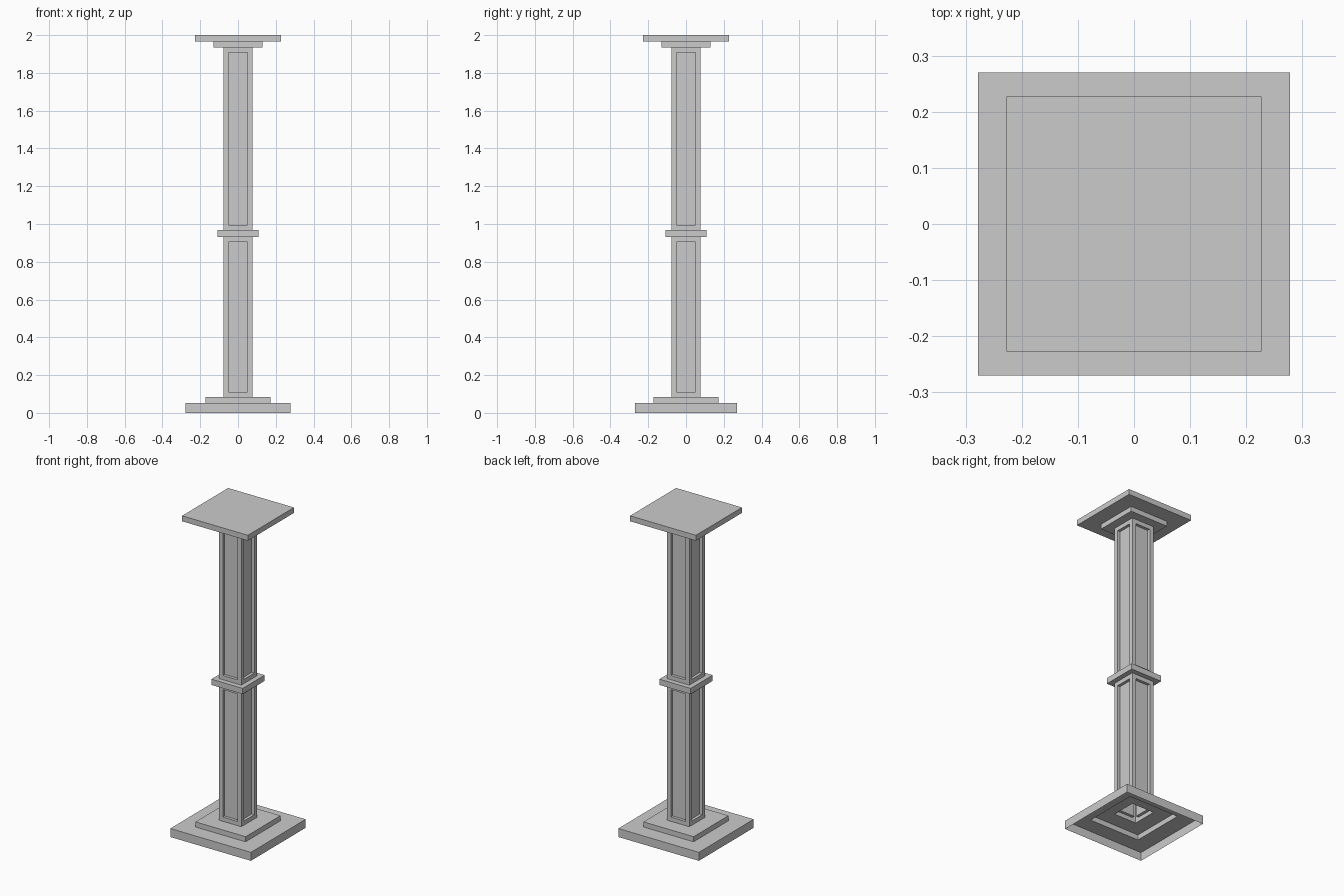
import bpy, bmesh

if "Cube" in bpy.data.objects:
    bpy.data.objects.remove(bpy.data.objects["Cube"])

# Stepped square profile from floor to top: (half x, half y, z)
BASE, STEP, SHAFT, COLLAR, NECK, CAP = (0.278, 0.27), (0.173, 0.172), (0.077, 0.077), (0.108, 0.108), (0.131, 0.131), (0.227, 0.227)
profile = [
    (BASE, 0.0), (BASE, 0.053), (STEP, 0.053), (STEP, 0.085),          # plinth
    (SHAFT, 0.085), (SHAFT, 0.932),                                    # lower shaft
    (COLLAR, 0.932), (COLLAR, 0.968), (SHAFT, 0.968),                  # collar
    (SHAFT, 1.935),                                                    # upper shaft
    (NECK, 1.935), (NECK, 1.966), (CAP, 1.966), (CAP, 2.0),            # capital
]
PANEL_MARGIN, PANEL_DEPTH = 0.037, 0.018

bm = bmesh.new()


def ring(half, z):
    hx, hy = half
    return [bm.verts.new((sx * hx, sy * hy, z))
            for sx, sy in ((-1, -1), (1, -1), (1, 1), (-1, 1))]


# Skin the profile as one shell, open underneath and closed on top
rings = [ring(half, z) for half, z in profile]
shaft_faces = []
for i, (lo, hi) in enumerate(zip(rings, rings[1:])):
    for k in range(4):
        n = (k + 1) % 4
        face = bm.faces.new((lo[k], lo[n], hi[n], hi[k]))
        if profile[i][0] == profile[i + 1][0] == SHAFT:
            shaft_faces.append(face)
bm.faces.new(rings[-1])
bm.normal_update()

# Recessed panel on every shaft face
bmesh.ops.inset_individual(bm, faces=shaft_faces, thickness=PANEL_MARGIN, depth=0.0)
bm.normal_update()
panels = bmesh.ops.extrude_discrete_faces(bm, faces=shaft_faces)["faces"]
bm.normal_update()
for face in panels:
    bmesh.ops.translate(bm, verts=face.verts, vec=face.normal * -PANEL_DEPTH)
bm.normal_update()

mesh = bpy.data.meshes.new("panelled_pillar")
bm.to_mesh(mesh)
bm.free()
bpy.context.collection.objects.link(bpy.data.objects.new("panelled_pillar", mesh))
